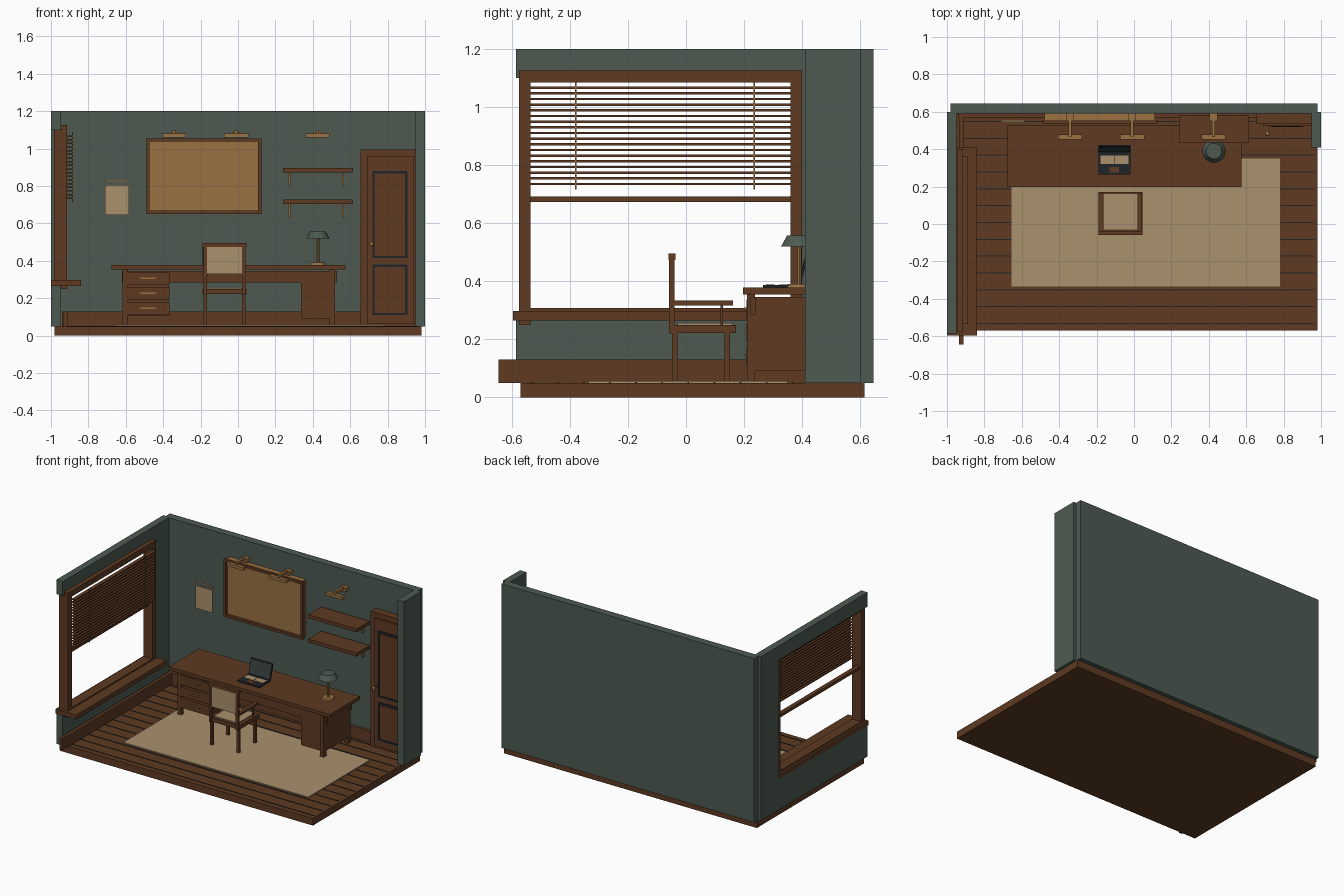
import bpy, bmesh, math
from mathutils import Matrix


def material(name, r, g, b):
    m = bpy.data.materials.new(name)
    m.diffuse_color = (r, g, b, 1)
    return m


WOOD = material("brown wood", 0.112, 0.042, 0.016)
GREEN = material("wall green", 0.074, 0.102, 0.083)
BRASS = material("brass and cork", 0.32, 0.165, 0.054)
BEIGE = material("beige fabric", 0.40, 0.285, 0.155)
DARK = material("near black", 0.014, 0.018, 0.021)
SLATE = material("dark slate", 0.035, 0.046, 0.046)


def finish(name, bm, mat):
    me = bpy.data.meshes.new(name)
    bm.to_mesh(me)
    bm.free()
    me.materials.append(mat)
    ob = bpy.data.objects.new(name, me)
    bpy.context.collection.objects.link(ob)
    return ob


def box(name, mat, x0, x1, y0, y1, z0, z1):
    bm = bmesh.new()
    m = Matrix.Translation(((x0 + x1) / 2, (y0 + y1) / 2, (z0 + z1) / 2))
    bmesh.ops.create_cube(bm, size=1, matrix=m @ Matrix.Diagonal((x1 - x0, y1 - y0, z1 - z0, 1)))
    return finish(name, bm, mat)


def cone(name, mat, x, y, z0, z1, r0, r1, sides=16):
    bm = bmesh.new()
    bmesh.ops.create_cone(bm, cap_ends=True, segments=sides, radius1=r0, radius2=r1,
                          depth=z1 - z0, matrix=Matrix.Translation((x, y, (z0 + z1) / 2)))
    return finish(name, bm, mat)


def frame_xz(name, mat, x0, x1, y0, y1, z0, z1, w):
    """Four bars around a rectangle facing the front."""
    box(name + "_left", mat, x0, x0 + w, y0, y1, z0, z1)
    box(name + "_right", mat, x1 - w, x1, y0, y1, z0, z1)
    box(name + "_bottom", mat, x0 + w, x1 - w, y0, y1, z0, z0 + w)
    box(name + "_top", mat, x0 + w, x1 - w, y0, y1, z1 - w, z1)


# floor, plank seams and rug
box("floor", WOOD, -0.98, 0.98, -0.57, 0.615, 0, 0.05)
for i in range(13):
    y = -0.532 + i * 0.09
    box("plank_seam", DARK, -0.94, 0.965, y - 0.003, y + 0.003, 0.05, 0.0525)
box("rug", BEIGE, -0.655, 0.78, -0.335, 0.35, 0.05, 0.057)

# walls
box("back_wall", GREEN, -0.98, 0.98, 0.59, 0.645, 0.05, 1.2)
box("right_wall", GREEN, 0.95, 1.0, 0.41, 0.6, 0.05, 1.2)
box("left_wall_end", GREEN, -1.0, -0.95, 0.40, 0.6, 0.05, 1.2)
box("left_wall_below", GREEN, -1.0, -0.95, -0.585, 0.40, 0.05, 0.265)
box("left_wall_header", GREEN, -1.0, -0.95, -0.585, 0.40, 1.1, 1.2)

# baseboards
box("back_baseboard", WOOD, -0.94, 0.655, 0.57, 0.59, 0.05, 0.13)
box("left_baseboard", WOOD, -0.935, -0.912, -0.645, 0.59, 0.05, 0.13)

# window
for y in (-0.575, 0.36):
    box("window_jamb", WOOD, -0.985, -0.945, y, y + 0.04, 0.26, 1.1)
    box("window_casing", WOOD, -0.945, -0.915, y, y + 0.04, 0.25, 1.125)
box("window_head", WOOD, -0.985, -0.945, -0.535, 0.36, 1.085, 1.1)
box("window_head_casing", WOOD, -0.945, -0.915, -0.575, 0.40, 1.085, 1.125)
box("window_mid_rail", WOOD, -0.975, -0.945, -0.535, 0.36, 0.672, 0.692)
box("window_bottom_rail", WOOD, -0.985, -0.915, -0.535, 0.36, 0.285, 0.307)
box("window_sill", WOOD, -1.0, -0.84, -0.595, 0.41, 0.265, 0.297)

# blind: slats and cords
for i in range(18):
    z = 0.735 + i * 0.0195
    box("blind_slat", WOOD, -0.915, -0.888, -0.535, 0.36, z - 0.004, z + 0.004)
for y in (-0.38, 0.235):
    box("blind_cord", BRASS, -0.888, -0.883, y - 0.0025, y + 0.0025, 0.715, 1.09)

# door with two moulded panels and a knob
frame_xz("door_frame", WOOD, 0.655, 0.95, 0.535, 0.59, 0.05, 0.995, 0.035)
box("door_leaf", WOOD, 0.69, 0.94, 0.525, 0.585, 0.065, 0.96)
for z0, z1 in ((0.11, 0.38), (0.415, 0.88)):
    frame_xz("door_panel_groove", DARK, 0.718, 0.905, 0.521, 0.526, z0, z1, 0.012)
    box("door_panel", WOOD, 0.735, 0.888, 0.518, 0.526, z0 + 0.017, z1 - 0.017)
bm = bmesh.new()
bmesh.ops.create_uvsphere(bm, u_segments=12, v_segments=8, radius=0.012,
                          matrix=Matrix.Translation((0.714, 0.483, 0.49)))
finish("door_knob", bm, BRASS)
box("door_knob_stem", BRASS, 0.71, 0.718, 0.485, 0.526, 0.486, 0.494)

# pin board
box("board_cork", BRASS, -0.478, 0.113, 0.555, 0.59, 0.66, 1.052)
frame_xz("board_frame", WOOD, -0.49, 0.125, 0.537, 0.557, 0.65, 1.055, 0.018)

# picture lights
for x in (-0.342, -0.01, 0.425):
    box("picture_light_mount", BRASS, x - 0.022, x + 0.022, 0.55, 0.59, 1.065, 1.09)
    box("picture_light_arm", BRASS, x - 0.008, x + 0.008, 0.465, 0.56, 1.08, 1.096)
    box("picture_light_bar", BRASS, x - 0.065, x + 0.065, 0.453, 0.479, 1.06, 1.08)

# shelves on brackets
for z in (0.703, 0.873):
    box("shelf", WOOD, 0.24, 0.615, 0.435, 0.58, z, z + 0.024)
    for x in (0.275, 0.562):
        box("shelf_bracket", BRASS, x - 0.005, x + 0.005, 0.57, 0.59, z - 0.07, z)
        box("shelf_bracket_arm", BRASS, x - 0.005, x + 0.005, 0.49, 0.58, z - 0.012, z)

# wall calendar
box("calendar_sheet", BEIGE, -0.712, -0.582, 0.548, 0.555, 0.645, 0.805)
box("calendar_rod", BEIGE, -0.712, -0.582, 0.546, 0.556, 0.822, 0.832)

# desk
box("desk_top", WOOD, -0.675, 0.575, 0.197, 0.53, 0.355, 0.378)
box("desk_apron_front", WOOD, -0.62, 0.53, 0.222, 0.24, 0.285, 0.345)
box("desk_apron_back", WOOD, -0.62, 0.53, 0.485, 0.505, 0.285, 0.345)
for x in (-0.617, 0.49):
    for y in (0.21, 0.48):
        box("desk_leg", WOOD, x, x + 0.028, y, y + 0.028, 0.05, 0.357)
box("desk_right_pedestal", WOOD, 0.337, 0.517, 0.218, 0.5, 0.092, 0.345)
box("desk_left_pedestal", WOOD, -0.59, -0.37, 0.23, 0.5, 0.105, 0.345)
for z in (0.11, 0.19, 0.27):
    box("drawer_front", WOOD, -0.592, -0.365, 0.208, 0.235, z, z + 0.067)
    box("drawer_handle", BRASS, -0.52, -0.44, 0.2, 0.209, z + 0.032, z + 0.04)

# laptop
box("laptop_base", DARK, -0.19, -0.02, 0.265, 0.39, 0.378, 0.387)
for x in (-0.18, -0.103):
    box("laptop_keys", BEIGE, x, x + 0.073, 0.32, 0.365, 0.387, 0.389)
box("laptop_touchpad", WOOD, -0.13, -0.08, 0.275, 0.305, 0.387, 0.389)
TILT = Matrix.Translation((-0.105, 0.386, 0.387)) @ Matrix.Rotation(math.radians(-15), 4, 'X')
for part, mat, spec in (("laptop_lid", DARK, (-0.085, 0.085, 0, 0.008, 0, 0.108)),
                        ("laptop_screen", SLATE, (-0.077, 0.077, -0.002, 0, 0.008, 0.1))):
    box(part, mat, *spec).matrix_world = TILT

# desk lamp
cone("lamp_base", BRASS, 0.427, 0.39, 0.378, 0.39, 0.042, 0.038)
cone("lamp_stem", BRASS, 0.427, 0.39, 0.39, 0.525, 0.008, 0.008, 8)
cone("lamp_shade", GREEN, 0.427, 0.39, 0.519, 0.557, 0.063, 0.042)

# chair
for x in (-0.185, 0.022):
    box("chair_back_post", WOOD, x, x + 0.018, -0.058, -0.04, 0.22, 0.48)
    box("chair_back_leg", WOOD, x, x + 0.018, -0.048, -0.03, 0.05, 0.225)
    box("chair_front_leg", WOOD, x, x + 0.018, 0.133, 0.151, 0.05, 0.225)
    box("chair_arm_post", WOOD, x + 0.004, x + 0.014, 0.118, 0.128, 0.25, 0.318)
    box("chair_arm", WOOD, x - 0.004, x + 0.022, -0.058, 0.162, 0.317, 0.333)
box("chair_seat", WOOD, -0.19, 0.045, -0.048, 0.172, 0.222, 0.25)
box("chair_cushion", BEIGE, -0.165, 0.02, -0.03, 0.16, 0.25, 0.256)
box("chair_top_rail", WOOD, -0.19, 0.045, -0.06, -0.037, 0.473, 0.496)
box("chair_back_panel", BEIGE, -0.167, 0.022, -0.055, -0.043, 0.33, 0.473)
